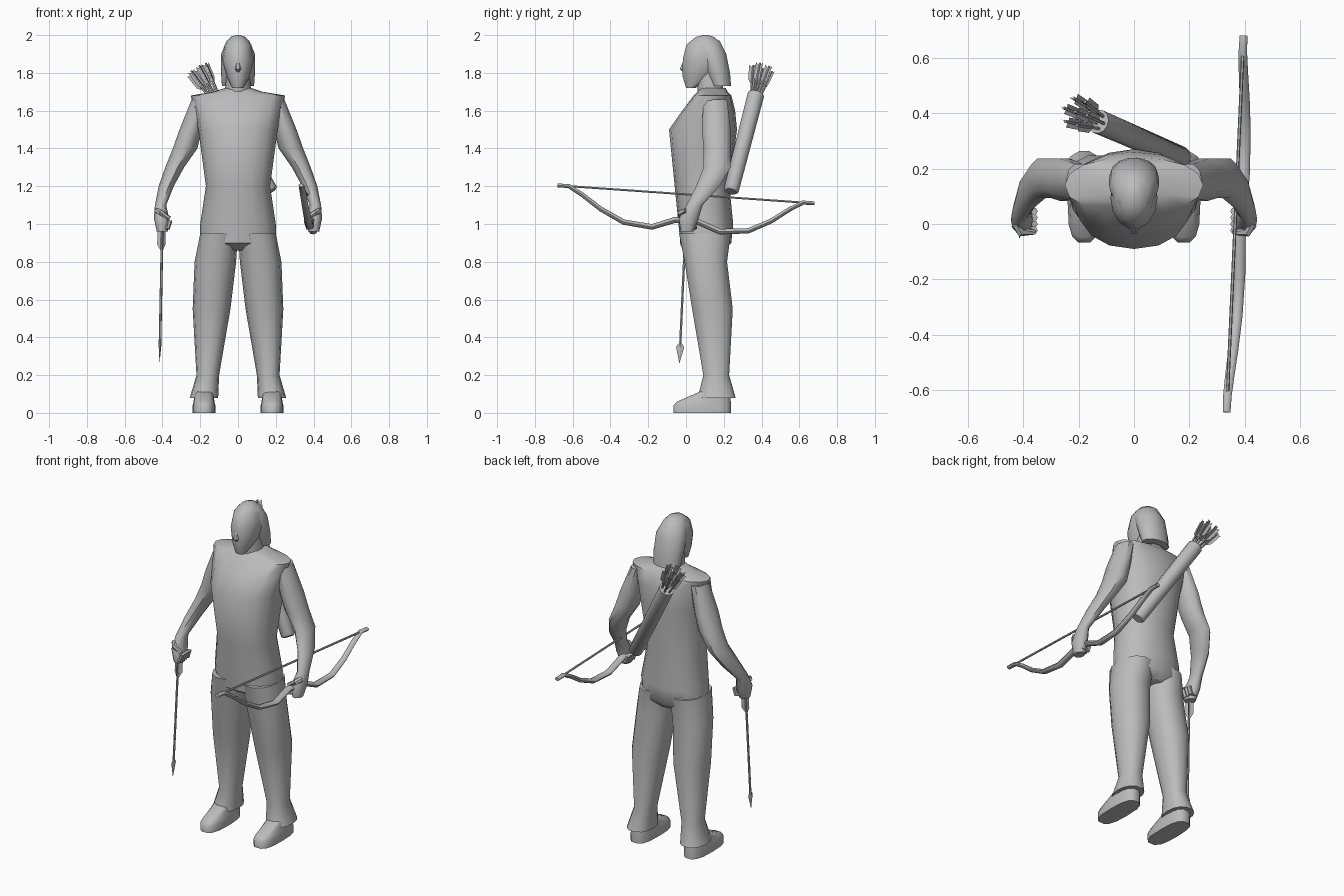
import bpy, bmesh, math
from mathutils import Vector

cube = bpy.data.objects.get("Cube")
if cube:
    bpy.data.objects.remove(cube, do_unlink=True)

shade = (.5, .5, .5, 1)
grey = bpy.data.materials.new("plain_grey")
grey.use_nodes = True
grey.diffuse_color = shade
grey.node_tree.nodes["Principled BSDF"].inputs["Base Color"].default_value = shade


def finish(name, bm, angle=45):
    """Turn the bmesh into a shaded, coloured object."""
    bmesh.ops.recalc_face_normals(bm, faces=bm.faces)
    mesh = bpy.data.meshes.new(name)
    bm.to_mesh(mesh)
    bm.free()
    mesh.materials.append(grey)
    part = bpy.data.objects.new(name, mesh)
    bpy.context.collection.objects.link(part)
    bpy.ops.object.select_all(action='DESELECT')
    part.select_set(True)
    bpy.context.view_layer.objects.active = part
    bpy.ops.object.shade_smooth_by_angle(angle=math.radians(angle))


def squash(value, power):
    return math.copysign(abs(value) ** power, value)


def loft(bm, rings, sides, power=1):
    """Skin rings given as (centre, half-axis u, half-axis v)."""
    loops = []
    for centre, u, v in rings:
        angles = [math.tau * i / sides for i in range(sides)]
        loops.append([bm.verts.new(centre + u * squash(math.cos(a), power)
                                   + v * squash(math.sin(a), power)) for a in angles])
    for low, high in zip(loops, loops[1:]):
        for i in range(sides):
            j = (i + 1) % sides
            bm.faces.new((low[i], low[j], high[j], high[i]))
    bm.faces.new(loops[0])
    bm.faces.new(loops[-1])


def stack(name, rows, side=0, sides=14, power=1):
    """Body part from level rings: height, half width, front, back, offset."""
    rings = []
    for height, half, front, back, *offset in rows:
        centre = Vector((side * sum(offset), (front + back) / 2, height))
        rings.append((centre, Vector((half, 0, 0)), Vector((0, (back - front) / 2, 0))))
    bm = bmesh.new()
    loft(bm, rings, sides, power)
    finish(name, bm)


def tube(bm, points, radii, sides=6, flatten=1):
    """Tube along a path, optionally flattened sideways."""
    points = [Vector(p) for p in points]
    last = len(points) - 1
    rings = []
    for i, (point, radius) in enumerate(zip(points, radii)):
        along = (points[min(i + 1, last)] - points[max(i - 1, 0)]).normalized()
        u = (Vector((1, 0, 0)) - along * along.x).normalized()
        rings.append((point, u * radius * flatten, along.cross(u) * radius))
    loft(bm, rings, sides)


def vanes(bm, start, end, width):
    """Three feathers standing around an arrow shaft."""
    along = (end - start).normalized()
    u = along.orthogonal().normalized()
    v = along.cross(u)
    for k in range(3):
        a = math.tau * k / 3
        out = (u * math.cos(a) + v * math.sin(a)) * width
        corners = (start, start.lerp(end, .3) + out, end + out, start.lerp(end, .85))
        bm.faces.new([bm.verts.new(c) for c in corners])


# Torso with a sleeveless vest that flares at the shoulders
stack("torso", [
    (.86, .12, .03, .2), (.9, .2, -.03, .24), (1, .2, -.04, .25),
    (1.2, .17, -.06, .23), (1.5, .21, -.09, .27), (1.6, .23, -.02, .26),
    (1.68, .25, .04, .24), (1.7, .13, .06, .22), (1.72, .07, .07, .21)],
    sides=16, power=.9)

# Neck, head and long hair
stack("neck", [(1.7, .07, .06, .2), (1.8, .06, .05, .19)])
stack("head", [
    (1.72, .03, 0, .05), (1.78, .06, -.02, .16), (1.87, .085, -.02, .21),
    (1.95, .07, 0, .19), (1.99, .04, .05, .15), (2, .01, .09, .12)])
stack("hair", [
    (1.73, .085, .13, .24), (1.8, .09, .1, .235), (1.9, .09, .06, .215),
    (1.97, .06, .03, .18), (1.99, .03, .05, .14)])
bm = bmesh.new()
tube(bm, [(0, 0, 1.87), (0, -.02, 1.82), (0, 0, 1.8)], [.01, .016, .01])
finish("nose", bm)

for side, label in ((1, "left"), (-1, "right")):
    # Trouser leg with a flared hem
    stack(label + "_leg", [
        (.08, .075, .06, .265, .18), (.2, .06, .09, .23, .16), (.55, .1, .03, .25, .14),
        (.8, .11, -.01, .22, .12), (.95, .1, -.04, .24, .1)], side, power=.9)

    # Shoe with a flat sole
    stack(label + "_shoe", [
        (0, .06, -.07, .24, .18), (.04, .06, -.07, .24, .18),
        (.06, .055, -.05, .24, .18), (.12, .05, .09, .23, .18)], side, power=.7)

    # Bare arm ending in a fist
    stack(label + "_arm", [
        (.96, .03, -.03, .04, .4), (1.03, .04, -.04, .07, .405), (1.1, .03, 0, .09, .41),
        (1.2, .04, .05, .18, .38), (1.3, .05, .09, .24, .335), (1.4, .065, .09, .24, .28),
        (1.5, .06, .08, .24, .25), (1.66, .045, .09, .22, .2)], side, sides=10)

    # Thumb and four curled fingers
    bm = bmesh.new()
    tube(bm, [(side * .43, 0, 1.07), (side * .41, -.03, 1.06), (side * .36, -.03, 1.03)],
         [.015, .016, .01])
    for k in range(4):
        y = (k - 1) * .023
        tube(bm, [(side * .42, y, .98), (side * .37, y, .98), (side * .36, y, 1.02)],
             [.013] * 3)
    finish(label + "_fingers", bm)


def bow_point(y, dip):
    """Point on the bow: a slightly tilted line, lowered by the dip."""
    return (.365 + .045 * y + .13 * dip, y, 1.157 - .07 * y - dip)


# Recurve bow held in the left hand, one limb mirrored into the other
limb = [(.06, .14), (.18, .185), (.33, .17), (.45, .11), (.55, .04), (.62, 0), (.68, 0)]
taper = [.016 - .001 * i for i in range(len(limb))]
bm = bmesh.new()
tube(bm, [bow_point(-y, dip) for y, dip in reversed(limb)]
     + [bow_point(y, dip) for y, dip in limb],
     taper[::-1] + taper, sides=8, flatten=1.4)
finish("bow", bm)
bm = bmesh.new()
tube(bm, [bow_point(-.62, 0), bow_point(.62, 0)], [.006] * 2)
finish("bowstring", bm)

# Arrow hanging from the right hand
tail, tip = Vector((-.4, 0, 1.03)), Vector((-.415, -.035, .265))
barb = tip.lerp(tail, .11)
bm = bmesh.new()
tube(bm, [tail, barb], [.007] * 2)
tube(bm, [barb.lerp(tail, .03), barb, tip], [.007, .022, .001], sides=4, flatten=.3)
vanes(bm, tip.lerp(tail, .76), tip.lerp(tail, .96), .026)
finish("hand_arrow", bm, 30)

# Quiver slung across the back
base, mouth = Vector((.17, .24, 1.18)), Vector((-.13, .37, 1.685))
axis = (mouth - base).normalized()
bm = bmesh.new()
tube(bm, [base - axis * .01, base, mouth], [.03, .04, .044], sides=12)
finish("quiver", bm)

# Fletched arrows fanning out of the quiver, one in the middle
u = axis.orthogonal().normalized()
v = axis.cross(u)
spokes = [u * math.cos(math.tau * k / 6) + v * math.sin(math.tau * k / 6) for k in range(6)]
bm = bmesh.new()
for spoke in spokes + [Vector()]:
    start = mouth + spoke * .024 - axis * .02
    end = mouth + spoke * .052 + axis * .165
    tube(bm, [start, end], [.006] * 2, sides=5)
    vanes(bm, start.lerp(end, .35), end, .022)
finish("quiver_arrows", bm, 30)
